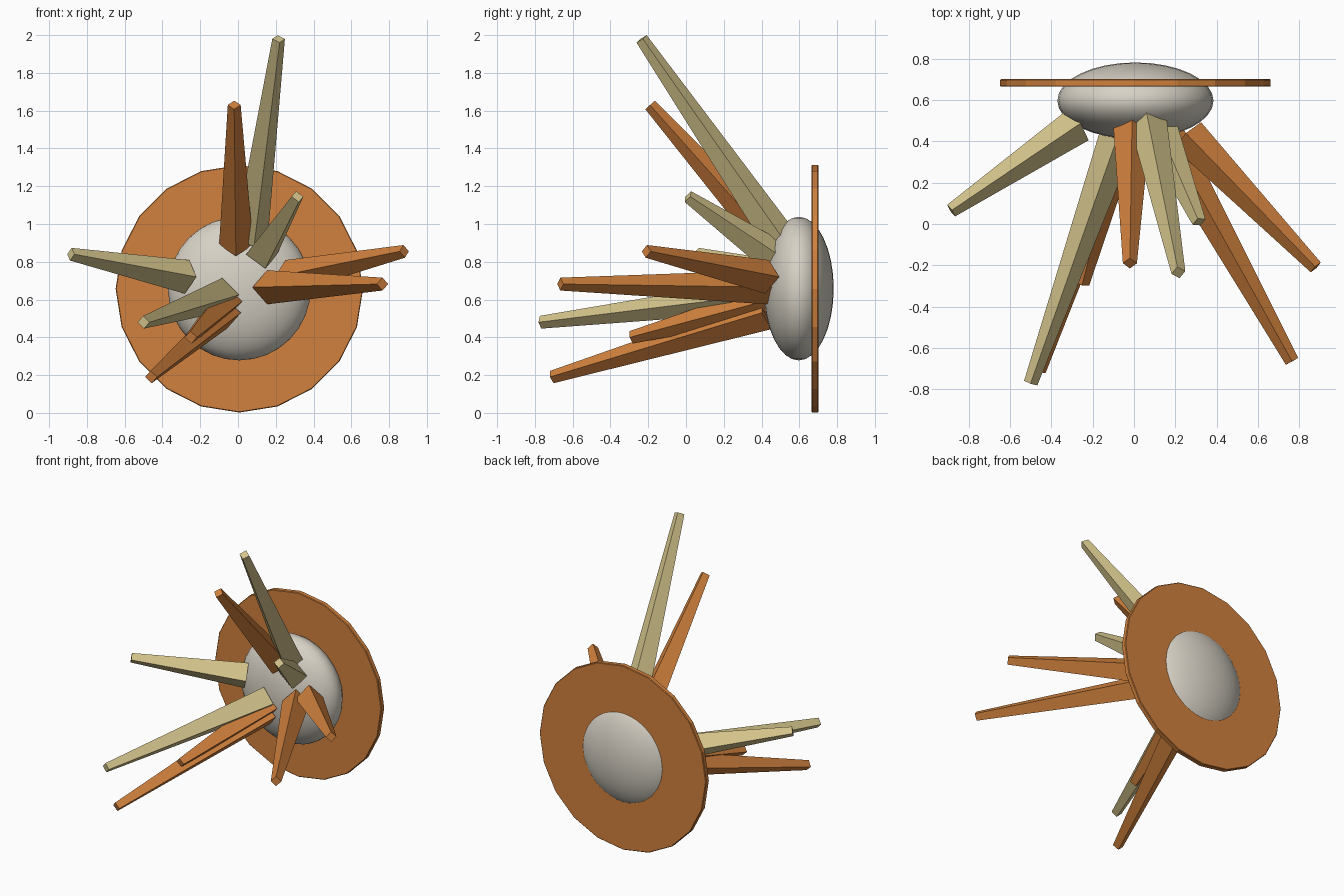
import bpy, math
from mathutils import Vector

if "Cube" in bpy.data.objects:
    bpy.data.objects.remove(bpy.data.objects["Cube"])


def material(name, rgb):
    m = bpy.data.materials.new(name)
    m.diffuse_color = (*rgb, 1)
    m.use_nodes = True
    m.node_tree.nodes["Principled BSDF"].inputs["Base Color"].default_value = m.diffuse_color
    return m


ORANGE = material("orange", (0.64, 0.22, 0.047))
TAN = material("tan", (0.66, 0.55, 0.26))
GREY = material("warm_grey", (0.68, 0.64, 0.56))


def finish(name, mat):
    ob = bpy.context.object
    ob.name = name
    ob.data.materials.append(mat)
    return ob


def spike(name, base, tip, mat, r1=0.09, r2=0.034):
    """Tapered four-sided bar with one edge facing up."""
    a, b = Vector(base), Vector(tip)
    axis = b - a
    bpy.ops.mesh.primitive_cone_add(
        vertices=4, radius1=r1, radius2=r2, depth=axis.length, location=(a + b) / 2,
        rotation=axis.to_track_quat('Z', 'Y').to_euler())
    return finish(name, mat)


# Flat 20-sided disc
bpy.ops.mesh.primitive_cylinder_add(vertices=20, radius=0.655, depth=0.036,
                                    location=(0.007, 0.683, 0.657),
                                    rotation=(math.pi / 2, 0, 0))
disc = finish("disc", ORANGE)
bevel = disc.modifiers.new("soft_rim", 'BEVEL')
bevel.width = 0.004
bevel.limit_method = 'ANGLE'
bevel.angle_limit = math.radians(60)

# Flattened round core through the disc
bpy.ops.mesh.primitive_uv_sphere_add(segments=32, ring_count=16, radius=1,
                                     location=(0.007, 0.597, 0.658))
core = finish("core", GREY)
core.scale = (0.378, 0.185, 0.38)
bpy.ops.object.shade_smooth()

# Spikes: name, base centre, tip centre, colour
SPIKES = [
    ("spike_top_tall", (0.07, 0.49, 0.93), (0.215, -0.235, 1.98), TAN),
    ("spike_top_short", (0.125, 0.45, 0.84), (0.315, 0.01, 1.145), TAN),
    ("spike_left", (-0.27, 0.48, 0.72), (-0.885, 0.065, 0.84), TAN),
    ("spike_front_left", (-0.08, 0.42, 0.625), (-0.5, -0.77, 0.48), TAN),
    ("spike_top_middle", (-0.01, 0.47, 0.89), (-0.02, -0.19, 1.63), ORANGE),
    ("spike_right_upper", (0.26, 0.43, 0.72), (0.88, -0.21, 0.855), ORANGE),
    ("spike_right_lower", (0.155, 0.43, 0.665), (0.765, -0.665, 0.682), ORANGE),
    ("spike_low_long", (-0.07, 0.43, 0.53), (-0.46, -0.71, 0.19), ORANGE),
    ("spike_low_short", (-0.065, 0.43, 0.59), (-0.25, -0.29, 0.40), ORANGE),
]
for s in SPIKES:
    spike(*s)
